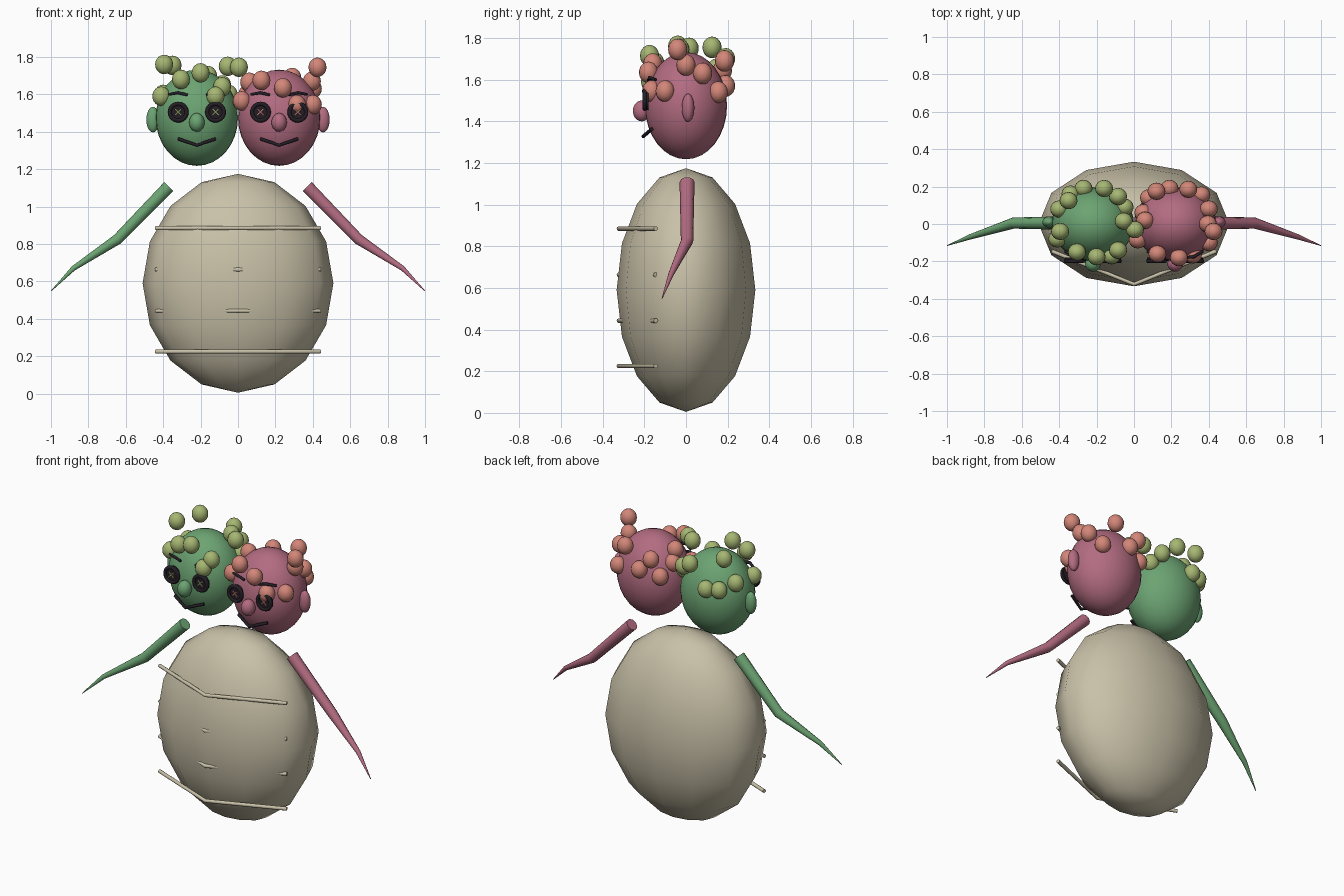
import bpy
from math import radians

cube = bpy.data.objects.get("Cube")
if cube:
    bpy.data.objects.remove(cube, do_unlink=True)


def material(name, rgb):
    m = bpy.data.materials.new(name)
    m.use_nodes = True
    m.diffuse_color = (*rgb, 1)
    m.node_tree.nodes["Principled BSDF"].inputs["Base Color"].default_value = (*rgb, 1)
    return m


BEIGE = material("beige", (.58, .53, .39))
GREEN = material("green", (.15, .37, .17))
PINK = material("pink", (.45, .15, .22))
LIME = material("lime", (.38, .47, .17))
SALMON = material("salmon", (.65, .24, .19))
BLACK = material("black", (.017, .013, .019))


def finish(name, mat, angle=60):
    ob = bpy.context.object
    ob.name = name
    ob.data.materials.clear()
    ob.data.materials.append(mat)
    bpy.ops.object.shade_smooth_by_angle(angle=radians(angle))
    return ob


def ball(name, loc, size, mat, segments=24, rings=16):
    bpy.ops.mesh.primitive_uv_sphere_add(segments=segments, ring_count=rings, radius=1, location=loc)
    bpy.context.object.scale = size
    return finish(name, mat)


def tube(name, points, radii, mat):
    """Round tube along a bent path, with its own radius at each point."""
    cu = bpy.data.curves.new(name, 'CURVE')
    cu.dimensions = '3D'
    cu.bevel_depth = 1
    cu.bevel_resolution = 3
    cu.use_fill_caps = True
    sp = cu.splines.new('POLY')
    sp.points.add(len(points) - 1)
    for pt, co, r in zip(sp.points, points, radii):
        pt.co = (*co, 1)
        pt.radius = r
    ob = bpy.data.objects.new(name, cu)
    bpy.context.collection.objects.link(ob)
    bpy.ops.object.select_all(action='DESELECT')
    ob.select_set(True)
    bpy.context.view_layer.objects.active = ob
    bpy.ops.object.convert(target='MESH')
    return finish(name, mat, 50)


def button_eye(name, x, z, thread):
    y = -.19
    bpy.ops.mesh.primitive_cylinder_add(vertices=24, radius=.05, depth=.02,
                                        location=(x, y, z), rotation=(radians(90), 0, 0))
    finish(name + "_button", BLACK, 40)
    bpy.ops.mesh.primitive_torus_add(major_segments=24, minor_segments=8, major_radius=.045,
                                     minor_radius=.011, location=(x, y - .008, z),
                                     rotation=(radians(90), 0, 0))
    finish(name + "_rim", BLACK)
    for s in (-1, 1):
        d = .016
        tube(name + "_stitch", [(x - d, y - .012, z - s * d), (x + d, y - .012, z + s * d)],
             [.004, .004], thread)


def head(name, side, skin, hair, curls):
    cx = side * .22
    ball(name + "_head", (cx, 0, 1.475), (.22, .197, .257), skin, 32, 16)
    ball(name + "_ear", (side * .455, .01, 1.465), (.035, .03, .068), skin)
    ball(name + "_nose", (cx, -.213, 1.45), (.041, .042, .05), skin)
    for dx in (-.1, .1):
        button_eye(name + "_eye", cx + dx, 1.505, hair)
        # Arched brow, closer to the face at its outer end
        k = 1 if dx > 0 else -1
        tube(name + "_brow",
             [(cx + dx - k * .05, -.18, 1.597), (cx + dx, -.175, 1.609), (cx + dx + k * .05, -.145, 1.6)],
             [.007, .009, .007], BLACK)
    tube(name + "_mouth",
         [(cx - .1, -.165, 1.362), (cx, -.205, 1.328), (cx + .1, -.165, 1.362)],
         [.009] * 3, BLACK)
    for c in curls:
        ball(name + "_curl", c, (.048, .046, .052), hair, 16, 10)


# Egg-shaped body with four bent seams across the front
ball("body", (0, 0, .59), (.51, .333, .585), BEIGE, 12, 8)
for z in (.225, .443, .663, .885):
    tube("body_seam", [(-.44, -.145, z), (0, -.322, z), (.44, -.145, z)], [.011] * 3, BEIGE)

# Tapered arms
for side, skin, label in ((-1, GREEN, "right"), (1, PINK, "left")):
    path = [(.37, .005, 1.107), (.645, .005, .825), (.88, -.07, .67), (.998, -.115, .55)]
    tube(label + "_arm", [(side * x, y, z) for x, y, z in path], [.036, .03, .014, .002], skin)

# Two heads with loose curls around the crown
head("right", -1, GREEN, LIME, [
    (-.395, -.04, 1.76), (-.35, .125, 1.755), (-.305, -.15, 1.68), (-.2, -.175, 1.715),
    (-.085, -.14, 1.64), (-.12, -.17, 1.59), (-.41, -.08, 1.59), (-.4, .08, 1.6),
    (-.27, .19, 1.57), (-.34, .16, 1.57), (-.16, .19, 1.7), (-.085, .147, 1.65),
    (-.055, .015, 1.75), (.005, -.03, 1.745), (-.05, .09, 1.6)])
head("left", 1, PINK, SALMON, [
    (.425, -.04, 1.745), (.29, .185, 1.69), (.4, -.1, 1.545), (.315, -.165, 1.545),
    (.24, -.18, 1.635), (.125, -.16, 1.675), (.02, -.085, 1.565), (.06, .02, 1.665),
    (.36, .155, 1.54), (.19, .19, 1.57), (.12, .175, 1.645), (.08, .14, 1.535),
    (.05, .06, 1.6), (.395, 0, 1.67), (.4, .08, 1.63)])
